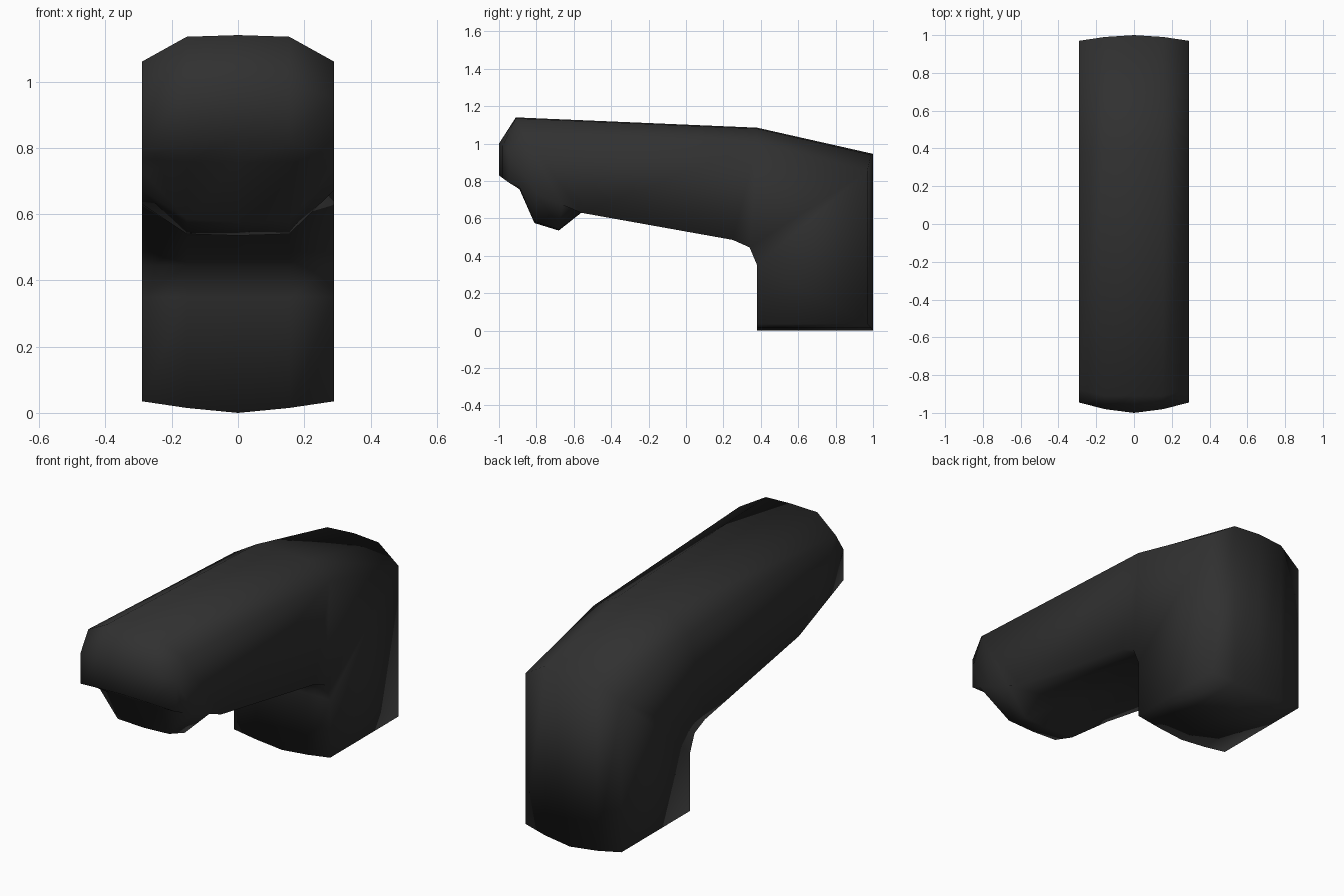
import bpy
import bmesh

cube = bpy.data.objects.get("Cube")
if cube:
    bpy.data.objects.remove(cube, do_unlink=True)

# One dark colour for the whole part
dark = bpy.data.materials.new("charcoal")
dark.use_nodes = True
colour = (0.03, 0.03, 0.03, 1)
dark.diffuse_color = colour
bsdf = dark.node_tree.nodes["Principled BSDF"]
bsdf.inputs["Base Color"].default_value = colour
bsdf.inputs["Roughness"].default_value = 0.8

# Side profiles (y, z): nose, top, back, foot, inner bend, underside, chin
bend = [(.38, .35), (.34, .445), (.25, .485), (-.56, .63)]
centre = [(-1, 1), (-.91, 1.14), (.38, 1.085), (1, .945), (1, 0), (.38, 0),
          *bend, (-.68, .535), (-.81, .575), (-.89, .755), (-1, .83)]
middle = [(-.98, .99), (-.91, 1.135), (.38, 1.08), (.99, .94), (.99, .015), (.38, .015),
          *bend, (-.68, .54), (-.815, .585), (-.89, .757), (-.98, .815)]
edge = [(-.945, .953), (-.875, 1.06), (.38, 1), (.97, .855), (.97, .035), (.38, .035),
        *bend, (-.66, .672), (-.8, .73), (-.89, .767), (-.945, .79)]

# Loft the bent arm from side to side
bm = bmesh.new()
stations = [(-.29, edge), (-.155, middle), (0, centre), (.155, middle), (.29, edge)]
rings = [[bm.verts.new((x, y, z)) for y, z in profile] for x, profile in stations]
count = len(centre)
for a, b in zip(rings, rings[1:]):
    for i in range(count):
        j = (i + 1) % count
        bm.faces.new((a[i], a[j], b[j], b[i]))

# Flat side panels
caps = [bm.faces.new(rings[0]), bm.faces.new(rings[-1])]
bmesh.ops.recalc_face_normals(bm, faces=bm.faces)
bmesh.ops.triangulate(bm, faces=caps)
for face in bm.faces:
    face.smooth = True

mesh = bpy.data.meshes.new("bent_arm")
bm.to_mesh(mesh)
bm.free()
mesh.materials.append(dark)
arm = bpy.data.objects.new("bent_arm", mesh)
bpy.context.collection.objects.link(arm)
